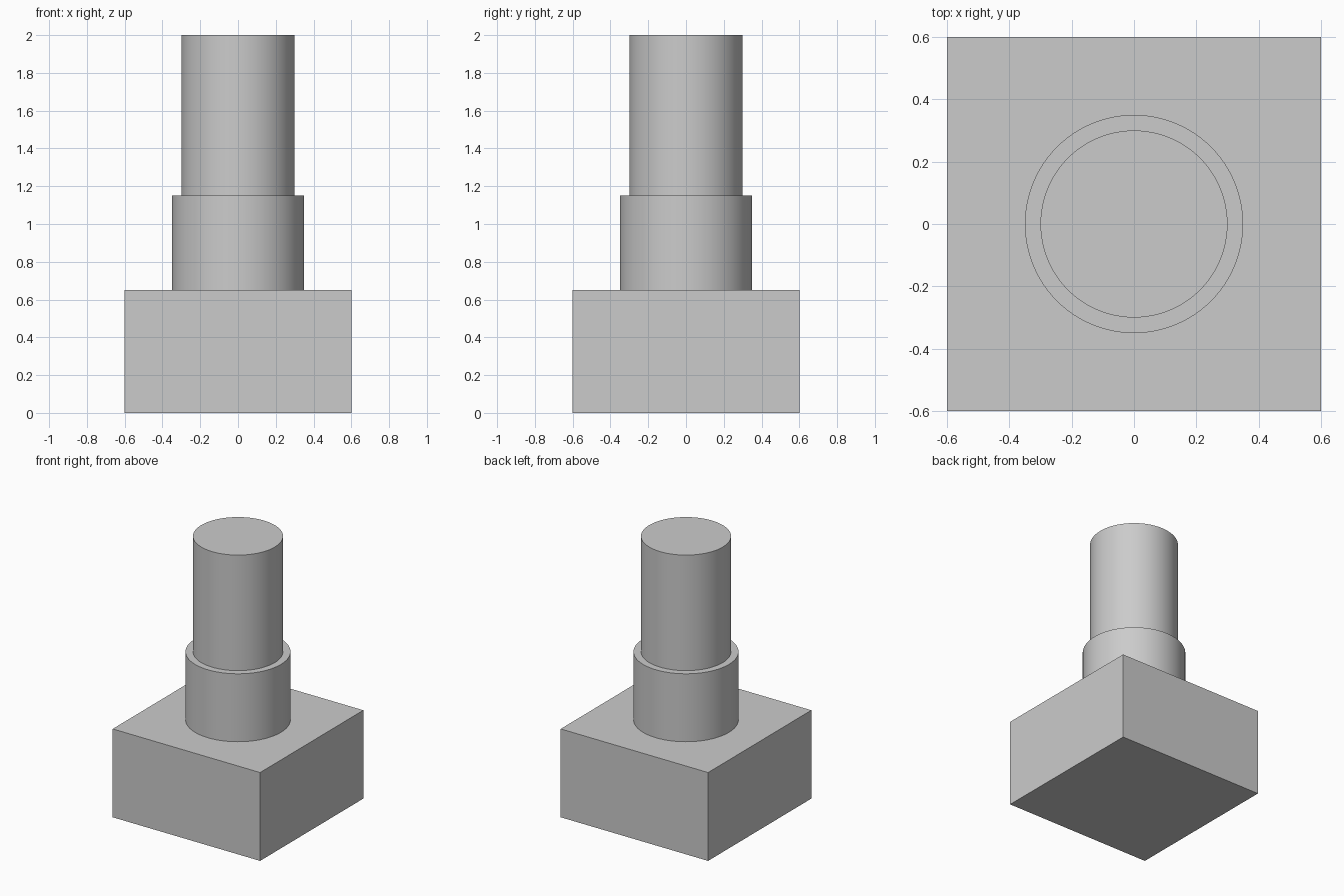
import bpy
import math

cube = bpy.data.objects.get("Cube")
if cube:
    bpy.data.objects.remove(cube, do_unlink=True)

BASE_TOP, COLLAR_TOP, POST_TOP = 0.65, 1.15, 2.0

grey = bpy.data.materials.new("plain grey")
grey.use_nodes = True
colour = (0.6, 0.6, 0.6, 1)
grey.diffuse_color = colour
grey.node_tree.nodes["Principled BSDF"].inputs["Base Color"].default_value = colour


def finish(name):
    obj = bpy.context.object
    obj.name = name
    obj.data.materials.append(grey)
    return obj


def cylinder(name, radius, bottom, top):
    bpy.ops.mesh.primitive_cylinder_add(
        vertices=96, radius=radius, depth=top - bottom,
        location=(0, 0, (bottom + top) / 2))
    finish(name)
    bpy.ops.object.shade_smooth_by_angle(angle=math.radians(30))


# Square base block
bpy.ops.mesh.primitive_cube_add(size=1, location=(0, 0, BASE_TOP / 2))
base = finish("base_block")
base.scale = (1.2, 1.2, BASE_TOP)
bpy.ops.object.transform_apply(location=False, rotation=False, scale=True)

# Stepped round shaft
cylinder("collar", 0.35, BASE_TOP, COLLAR_TOP)
cylinder("post", 0.3, COLLAR_TOP, POST_TOP)
